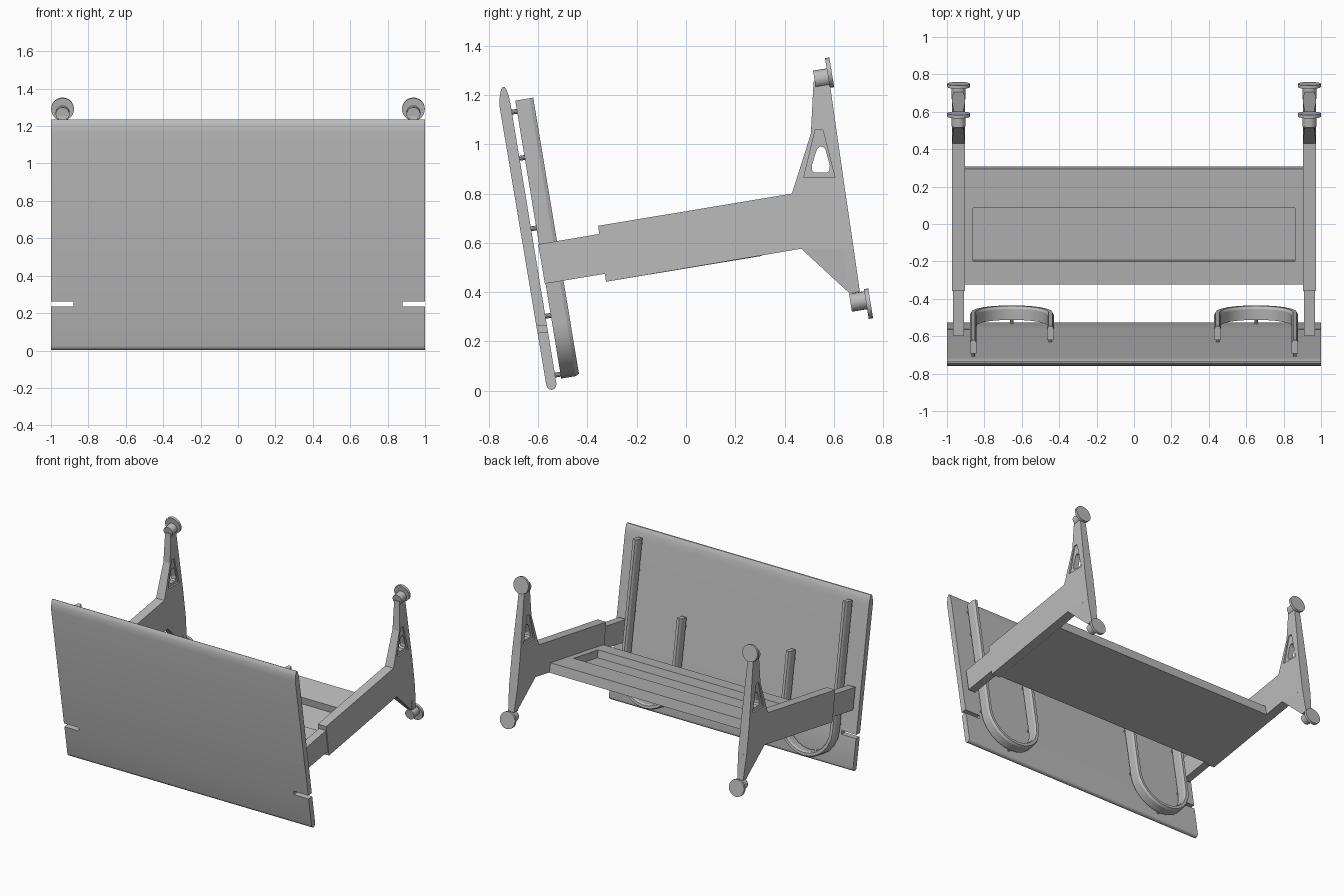
import bpy, bmesh, math
from mathutils import Vector, Matrix

if "Cube" in bpy.data.objects:
    bpy.data.objects.remove(bpy.data.objects["Cube"], do_unlink=True)

# One plain grey for everything
GREY = (0.5, 0.5, 0.5, 1.0)
mat = bpy.data.materials.new("light_grey")
mat.use_nodes = True
mat.diffuse_color = GREY
mat.node_tree.nodes["Principled BSDF"].inputs["Base Color"].default_value = GREY

# The whole desk leans: U runs from tabletop to feet, T runs up the tabletop
A = math.radians(9.4)
U = Vector((0, math.cos(A), math.sin(A)))
T = Vector((0, -math.sin(A), math.cos(A)))


def finish(name, bm):
    bmesh.ops.recalc_face_normals(bm, faces=bm.faces)
    me = bpy.data.meshes.new(name)
    bm.to_mesh(me)
    bm.free()
    me.materials.append(mat)
    ob = bpy.data.objects.new(name, me)
    bpy.context.collection.objects.link(ob)
    return ob


def extrude(name, profile, xc, half):
    """Extrude a (y, z) profile along x; half is a width or a function of z."""
    width = half if callable(half) else (lambda z: half)
    bm = bmesh.new()
    lo, hi = [[bm.verts.new((xc + s * width(z), y, z)) for y, z in profile] for s in (-1, 1)]
    bm.faces.new(lo)
    bm.faces.new(hi)
    n = len(profile)
    for i in range(n):
        j = (i + 1) % n
        bm.faces.new((lo[i], lo[j], hi[j], hi[i]))
    return finish(name, bm)


def cylinder(name, centre, r, length, sides=24):
    """Cylinder whose axis follows U."""
    bm = bmesh.new()
    rot = U.to_track_quat('Z', 'Y').to_matrix().to_4x4()
    bmesh.ops.create_cone(bm, cap_ends=True, segments=sides, radius1=r, radius2=r,
                          depth=length, matrix=Matrix.Translation(centre) @ rot)
    return finish(name, bm)


def cut(ob, cutter):
    cutter.hide_render = True
    mod = ob.modifiers.new("cut", 'BOOLEAN')
    mod.operation = 'DIFFERENCE'
    mod.solver = 'EXACT'
    mod.object = cutter
    bpy.context.view_layer.objects.active = ob
    bpy.ops.object.modifier_apply(modifier=mod.name)
    bpy.data.objects.remove(cutter, do_unlink=True)


def smooth(ob, angle=35):
    bpy.ops.object.select_all(action='DESELECT')
    ob.select_set(True)
    bpy.context.view_layer.objects.active = ob
    bpy.ops.object.shade_smooth_by_angle(angle=math.radians(angle))


# Tabletop with a rounded nose and a slot in each side
top = extrude("tabletop", [
    (-0.568, 0.026), (-0.564, 0.013), (-0.555, 0.005), (-0.545, 0.003), (-0.535, 0.007),
    (-0.528, 0.015), (-0.526, 0.028), (-0.711, 1.155), (-0.719, 1.195), (-0.729, 1.222),
    (-0.736, 1.232), (-0.743, 1.234), (-0.750, 1.225), (-0.756, 1.200), (-0.758, 1.160)], 0, 1.0)
for s in (-1, 1):
    cut(top, extrude("slot_cutter", [(-0.70, 0.230), (-0.70, 0.257), (-0.45, 0.269),
                                     (-0.45, 0.242)], s * 0.96, 0.08))
smooth(top)


# Bent rails behind the tabletop: tall outer side, short inner side
RAIL_FOOT = Vector((0, -0.470, 0.055))
SECTION = [(-0.018, -0.037), (0.018, -0.037), (0.018, 0.022), (0.010, 0.037),
           (-0.010, 0.037), (-0.018, 0.022)]


def rail(name, s):
    xo, xi = 0.860, 0.447
    r, c = (xo - xi) / 2, (xo + xi) / 2
    wb = r + 0.018
    path = [(xo, 1.144, 1, 0)]                      # x, w, outward normal
    for i in range(13):
        t = math.pi * i / 12
        path.append((c + r * math.cos(t), wb - r * math.sin(t), math.cos(t), -math.sin(t)))
    path.append((xi, 0.69, -1, 0))
    bm = bmesh.new()
    rings = []
    for x, w, nx, nw in path:
        rings.append([bm.verts.new(RAIL_FOOT + Vector((s * (x + n * nx), 0, 0))
                                   + T * (w + n * nw) + U * d) for n, d in SECTION])
    k = len(SECTION)
    for a, b in zip(rings, rings[1:]):
        for i in range(k):
            j = (i + 1) % k
            bm.faces.new((a[i], a[j], b[j], b[i]))
    bm.faces.new(rings[0])
    bm.faces.new(rings[-1])
    return finish(name, bm)


# Sloping underside line of the columns, used for the shelf
def along(dist, up):
    p = Vector((0, -0.325, 0.442)) + U * dist + T * up
    return (p.y, p.z)


for s, side in ((-1, "right"), (1, "left")):
    xc = s * 0.938
    smooth(rail(side + "_rail", s), 25)

    # Pegs joining the rail to the tabletop
    pegs = [(0.860, w) for w in (1.10, 0.91, 0.62, 0.26)]
    pegs += [(0.447, w) for w in (0.62, 0.26)] + [(0.653, 0.018)]
    for i, (x, w) in enumerate(pegs):
        smooth(cylinder(f"{side}_peg_{i + 1}", RAIL_FOOT + Vector((s * x, 0, 0)) + T * w
                        - U * 0.045, 0.010, 0.04, 10))

    # Telescoping column
    extrude(side + "_inner_column", [(-0.600, 0.594), (-0.573, 0.434), (-0.30, 0.479),
                                     (-0.30, 0.645)], xc, 0.029)
    extrude(side + "_outer_column", [
        (-0.357, 0.669), (-0.325, 0.442), (0.467, 0.576), (0.681, 0.576),
        (0.648, 0.800), (0.430, 0.800)], xc, 0.0345)

    # Tapered upper foot arm with side pockets and a rounded opening
    arm = extrude(side + "_upper_foot_arm", [
        (0.430, 0.800), (0.648, 0.800), (0.583, 1.255), (0.518, 1.255), (0.507, 1.043)],
        xc, lambda z: 0.0345 - 0.028 * (z - 0.8))
    for k in (-1, 1):
        cut(arm, extrude("pocket_cutter", [(0.478, 0.865), (0.605, 0.865), (0.555, 1.06),
                                           (0.525, 1.06)], xc + k * 0.037, 0.017))
    cut(arm, extrude("opening_cutter", [
        (0.522, 0.885), (0.572, 0.885), (0.582, 0.895), (0.584, 0.915), (0.566, 0.980),
        (0.556, 0.992), (0.543, 0.992), (0.531, 0.978), (0.511, 0.915), (0.512, 0.895)], xc, 0.1))

    # Lower foot arm: thin web with a stout rear spine
    extrude(side + "_lower_foot_web", [(0.467, 0.577), (0.680, 0.577), (0.700, 0.400),
                                       (0.661, 0.398)], xc, lambda z: 0.020 + 0.08 * max(0, z - 0.4))
    extrude(side + "_lower_foot_spine", [(0.640, 0.577), (0.681, 0.577), (0.706, 0.400),
                                         (0.661, 0.398)], xc, lambda z: 0.024 + 0.06 * (z - 0.4))

    # Levelling feet: hub and round pad
    for label, hub, pad in (("upper", (0.554, 1.268), (0.583, 1.291)),
                            ("lower", (0.700, 0.362), (0.741, 0.353))):
        smooth(cylinder(f"{side}_{label}_hub", Vector((xc, *hub)), 0.037, 0.065, 20))
        smooth(cylinder(f"{side}_{label}_pad", Vector((xc, *pad)), 0.061, 0.018, 28))

# Shelf between the columns with a long shallow recess
shelf = extrude("cross_shelf", [along(0.012, 0.0), along(0.64, 0.0), along(0.64, 0.07),
                                along(0.012, 0.07)], 0, 0.906)
cut(shelf, extrude("recess_cutter", [along(0.138, 0.015), along(0.428, 0.015),
                                     along(0.428, 0.12), along(0.138, 0.12)], 0, 0.86))
